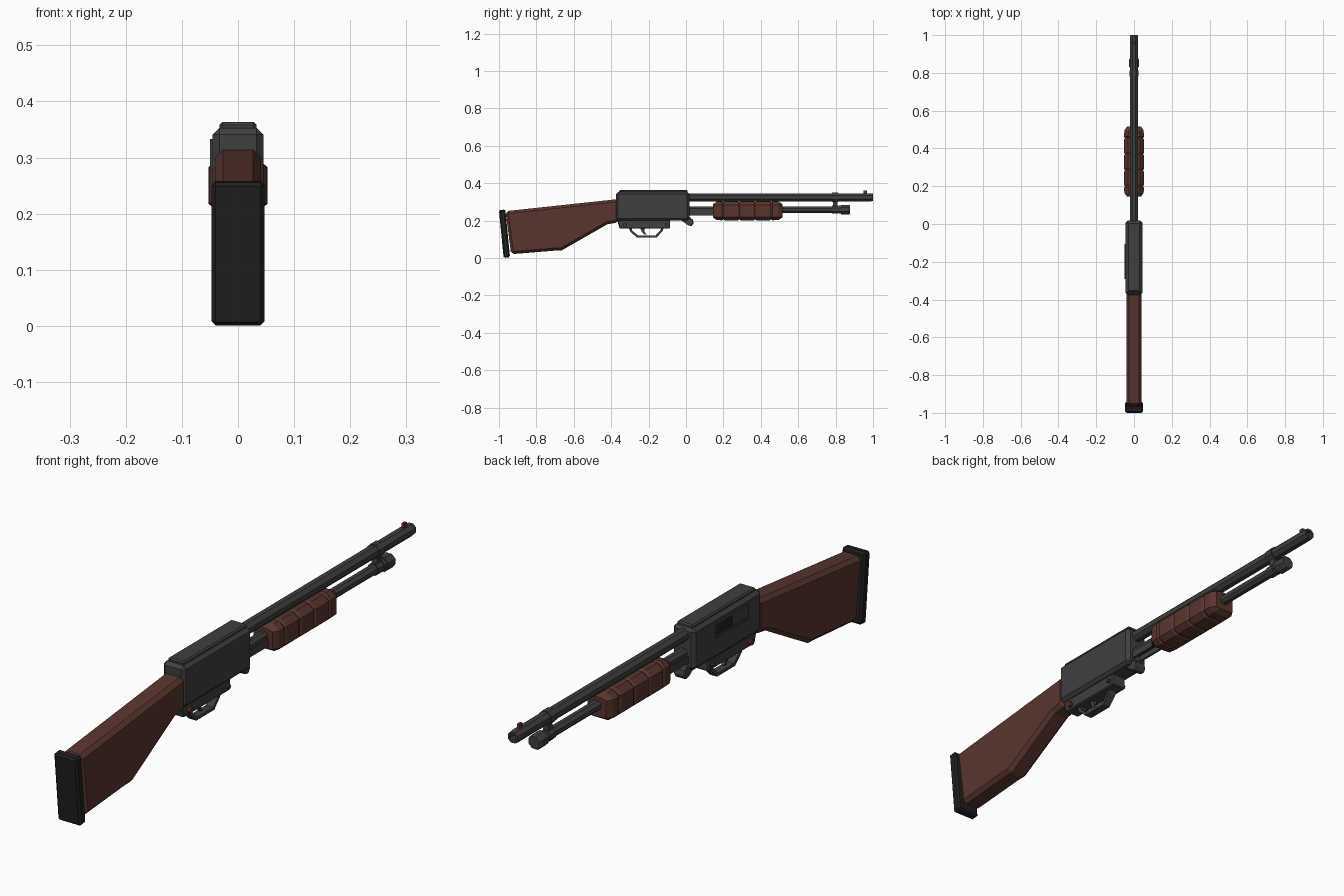
import bpy, bmesh, math

cube = bpy.data.objects.get("Cube")
if cube:
    bpy.data.objects.remove(cube, do_unlink=True)


def material(name, rgb):
    m = bpy.data.materials.new(name)
    m.use_nodes = True
    m.diffuse_color = (*rgb, 1)
    m.node_tree.nodes["Principled BSDF"].inputs["Base Color"].default_value = (*rgb, 1)
    return m


METAL = material("gun metal", (0.050, 0.050, 0.050))
WOOD = material("brown wood", (0.100, 0.036, 0.026))
RUBBER = material("black rubber", (0.014, 0.014, 0.014))
RED = material("dull red", (0.150, 0.030, 0.022))


def finish(name, bm, mat, bevel=0):
    bmesh.ops.recalc_face_normals(bm, faces=bm.faces)
    mesh = bpy.data.meshes.new(name)
    bm.to_mesh(mesh)
    bm.free()
    mesh.materials.append(mat)
    ob = bpy.data.objects.new(name, mesh)
    bpy.context.collection.objects.link(ob)
    if bevel:
        mod = ob.modifiers.new("chamfer", "BEVEL")
        mod.width = bevel
        mod.segments = 1
        mod.limit_method = "ANGLE"
        mod.angle_limit = math.radians(40)
    return ob


def loft(name, rings, mat, bevel=0):
    """Skin a list of equal-length point rings and cap both ends."""
    bm = bmesh.new()
    loops = [[bm.verts.new(p) for p in ring] for ring in rings]
    n = len(loops[0])
    for a, b in zip(loops, loops[1:]):
        for i in range(n):
            j = (i + 1) % n
            bm.faces.new((a[i], a[j], b[j], b[i]))
    bm.faces.new(loops[0])
    bm.faces.new(loops[-1])
    return finish(name, bm, mat, bevel)


def side_prism(name, profile, half, mat, bevel=0, x=0):
    """Extrude a (y, z) outline across x."""
    return loft(name, [[(x + s * half, y, z) for y, z in profile] for s in (-1, 1)], mat, bevel)


def box(name, x, y, z, mat, bevel=0):
    outline = [(y[0], z[0]), (y[1], z[0]), (y[1], z[1]), (y[0], z[1])]
    return side_prism(name, outline, (x[1] - x[0]) / 2, mat, bevel, (x[0] + x[1]) / 2)


def tube(name, sections, z, mat, sides=8):
    """Faceted tube along y from (y, radius) sections."""
    rings = []
    for y, r in sections:
        angles = [2 * math.pi * (i + 0.5) / sides for i in range(sides)]
        rings.append([(r * math.cos(a), y, z + r * math.sin(a)) for a in angles])
    return loft(name, rings, mat)


def cross_pin(name, y, z, half, r, mat):
    outline = [(y + r * math.cos(i * math.pi / 4), z + r * math.sin(i * math.pi / 4)) for i in range(8)]
    return side_prism(name, outline, half, mat)


# Shoulder stock and butt pad
side_prism("stock", [(-0.965, 0.25), (-0.36, 0.315), (-0.36, 0.19), (-0.42, 0.18),
                     (-0.665, 0.04), (-0.69, 0.04), (-0.935, 0.02)], 0.041, WOOD, 0.014)
side_prism("butt_pad", [(-1.0, 0.255), (-0.966, 0.259), (-0.941, 0.004), (-0.975, 0.0)],
           0.047, RUBBER, 0.007)

# Receiver with raised top plate
box("receiver", (-0.045, 0.045), (-0.375, 0.018), (0.2, 0.353), METAL, 0.012)
box("top_plate", (-0.033, 0.033), (-0.358, 0.008), (0.345, 0.363), METAL, 0.005)

# Ejection port on the right side: frame bars, bolt and opening
for label, z in (("upper", (0.325, 0.333)), ("lower", (0.278, 0.286))):
    box("port_frame_" + label, (-0.05, -0.04), (-0.29, -0.105), z, METAL)
for label, y in (("front", (-0.113, -0.105)), ("rear", (-0.29, -0.282))):
    box("port_frame_" + label, (-0.05, -0.04), y, (0.278, 0.333), METAL)
box("port_opening", (-0.046, -0.041), (-0.2, -0.113), (0.286, 0.325), RUBBER)
box("bolt", (-0.048, -0.041), (-0.282, -0.2), (0.286, 0.325), METAL)

# Trigger group, guard, trigger and pins
side_prism("trigger_housing", [(-0.365, 0.21), (-0.365, 0.192), (-0.355, 0.157), (-0.085, 0.157),
                               (-0.085, 0.21)], 0.03, METAL, 0.004)
side_prism("trigger_guard", [(-0.305, 0.16), (-0.3, 0.143), (-0.262, 0.108), (-0.158, 0.108),
                             (-0.125, 0.143), (-0.12, 0.16), (-0.132, 0.16), (-0.137, 0.147),
                             (-0.164, 0.119), (-0.256, 0.119), (-0.288, 0.147), (-0.29, 0.16)],
           0.015, METAL)
side_prism("trigger", [(-0.245, 0.16), (-0.22, 0.16), (-0.222, 0.142), (-0.212, 0.126),
                       (-0.222, 0.124), (-0.236, 0.14)], 0.006, METAL)
cross_pin("safety_button", -0.325, 0.176, 0.041, 0.011, RED)
cross_pin("housing_pin", -0.105, 0.178, 0.04, 0.008, METAL)

# Barrel with open bore, front sight
tube("barrel", [(-0.02, 0.0235), (0.985, 0.0235), (1.0, 0.021), (1.0, 0.013), (0.94, 0.013)], 0.324, METAL)
tube("bore", [(0.941, 0.0125), (0.945, 0.0125)], 0.324, RUBBER)
box("front_sight", (-0.005, 0.005), (0.95, 0.967), (0.34, 0.361), RED)

# Magazine tube, end cap, barrel clamp
tube("magazine_tube", [(0.0, 0.019), (0.83, 0.019)], 0.258, METAL)
tube("magazine_cap", [(0.815, 0.023), (0.83, 0.023), (0.83, 0.028), (0.87, 0.028), (0.876, 0.024)],
     0.258, METAL)
tube("clamp_upper_ring", [(0.78, 0.027), (0.812, 0.027)], 0.324, METAL)
tube("clamp_lower_ring", [(0.78, 0.023), (0.812, 0.023)], 0.258, METAL)
box("clamp_bridge", (-0.011, 0.011), (0.785, 0.81), (0.27, 0.31), METAL)

# Action bars and loading gate below the receiver nose
for side, s in (("left", 1), ("right", -1)):
    box("action_bar_" + side, tuple(sorted((s * 0.014, s * 0.022))), (0.0, 0.17), (0.226, 0.252), METAL)
side_prism("loading_gate", [(-0.03, 0.205), (0.012, 0.174), (0.03, 0.17), (0.041, 0.186),
                            (0.036, 0.205), (0.018, 0.22)], 0.022, METAL, 0.003)

# Ribbed pump grip: wide ribs split by shallow grooves, tapered ends
def grip_ring(y, inset):
    w, low, high = 0.054 - inset, 0.2 + inset, 0.304 - inset
    half = [(w, 0.218), (w, 0.282), (w - 0.022, high)]
    right = [(w - 0.02, low)] + half
    left = [(-x, z) for x, z in reversed(right)]
    return [(x, y, z) for x, z in right + left]


stations = [(0.145, 0.016), (0.165, 0.003)]
for y in (0.2, 0.285, 0.37, 0.455):
    stations += [(y - 0.008, 0.001), (y, 0.006), (y + 0.008, 0.001)]
stations += [(0.495, 0.003), (0.515, 0.016)]
loft("pump_grip", [grip_ring(y, i) for y, i in stations], WOOD)
